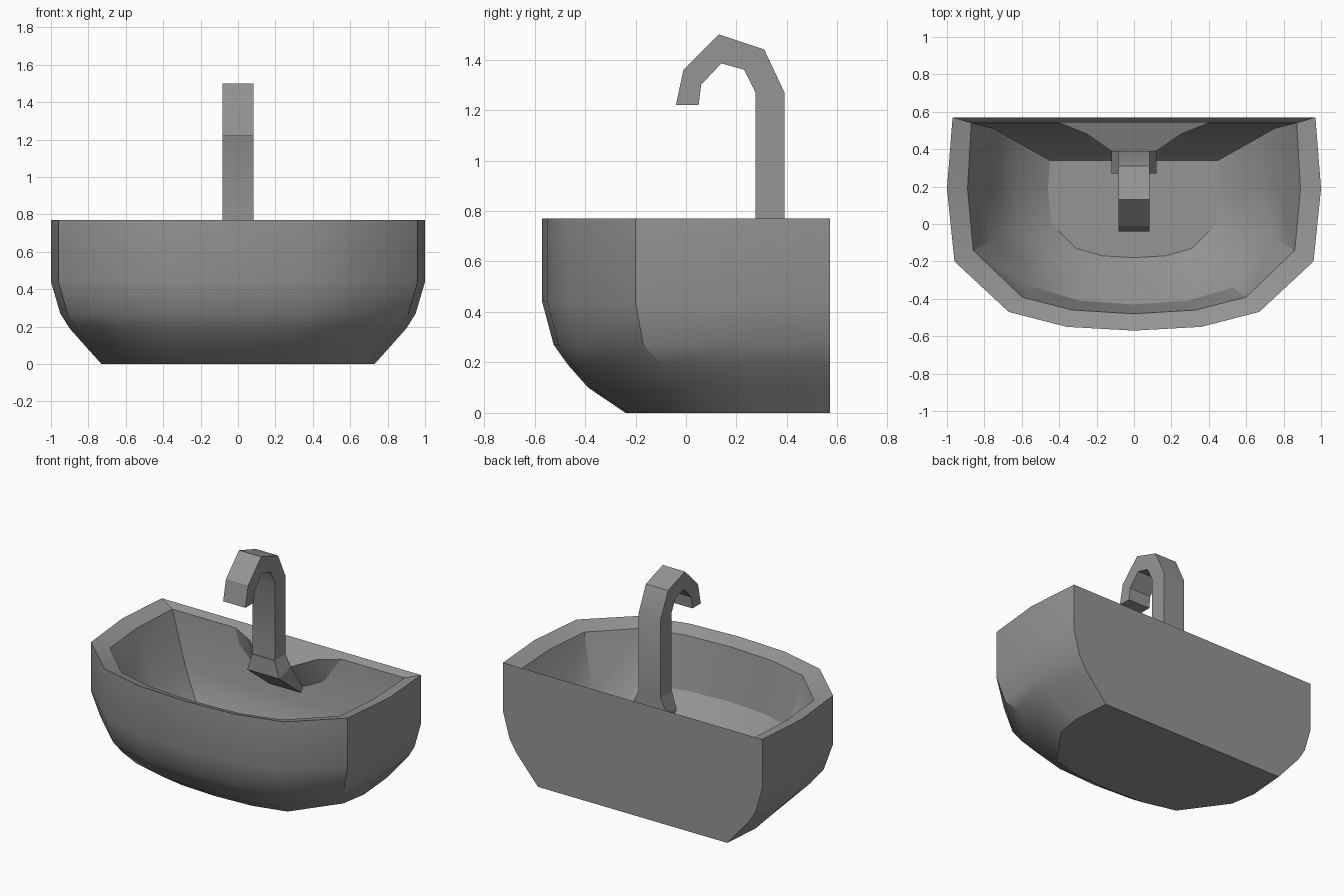
import bpy
import bmesh
import math

cube = bpy.data.objects.get("Cube")
if cube:
    bpy.data.objects.remove(cube)

grey = bpy.data.materials.new("ceramic_grey")
grey.use_nodes = True
colour = (0.3, 0.3, 0.3, 1)
grey.diffuse_color = colour
grey.node_tree.nodes["Principled BSDF"].inputs["Base Color"].default_value = colour


def loft(name, rings):
    """Skin a stack of closed rings and cap both ends."""
    bm = bmesh.new()
    loops = [[bm.verts.new(p) for p in ring] for ring in rings]
    n = len(rings[0])
    for a, b in zip(loops, loops[1:]):
        for i in range(n):
            j = (i + 1) % n
            bm.faces.new((a[i], a[j], b[j], b[i]))
    bm.faces.new(loops[0][::-1])
    bm.faces.new(loops[-1])
    bmesh.ops.recalc_face_normals(bm, faces=bm.faces)
    mesh = bpy.data.meshes.new(name)
    bm.to_mesh(mesh)
    bm.free()
    mesh.materials.append(grey)
    obj = bpy.data.objects.new(name, mesh)
    bpy.context.collection.objects.link(obj)
    bpy.ops.object.select_all(action='DESELECT')
    obj.select_set(True)
    bpy.context.view_layer.objects.active = obj
    bpy.ops.object.shade_smooth_by_angle(angle=math.radians(30))
    return obj


def mirrored(half, z):
    """Mirror a half plan that starts on the centre line."""
    left = [(-x, y, z) for x, y in half[:0:-1]]
    return left + [(x, y, z) for x, y in half]


# Basin: outer shell tapers toward the flat back, then folds into the bowl
BACK = 0.57
rim = [(0, -0.57), (0.36, -0.55), (0.67, -0.47), (0.96, -0.20), (1.0, 0.19), (0.97, BACK)]
rings = []
for z, sx, sy, pull in [(0, 0.73, 0.71, 0.1), (0.10, 0.82, 0.84, 0.1), (0.19, 0.90, 0.91, 0.04),
                        (0.27, 0.95, 0.96, 0), (0.44, 1, 1, 0), (0.77, 1, 1, 0)]:
    half = [(x * sx, BACK - (BACK - y) * sy) for x, y in rim]
    half[3] = (half[3][0], half[3][1] + pull)
    rings.append(mirrored(half, z))

bowl = [
    (0.735, [(0, -0.48), (0.33, -0.46), (0.60, -0.39), (0.86, -0.14), (0.89, 0.19), (0.87, 0.54)]),
    (0.39, [(0, -0.43), (0.29, -0.41), (0.53, -0.34), (0.75, -0.08), (0.76, 0.19), (0.75, 0.51)]),
    (0.20, [(0, -0.27), (0.23, -0.26), (0.42, -0.20), (0.59, -0.04), (0.62, 0.19), (0.61, 0.43)]),
    (0.10, [(0, -0.18), (0.17, -0.17), (0.31, -0.13), (0.44, 0), (0.46, 0.18), (0.45, 0.34)]),
]
rings += [mirrored(half, z) for z, half in bowl]
loft("basin", rings)

# Ledge that carries the tap, fading into the back wall
top = [(0.41, 0.545, 0.737), (0.25, 0.48, 0.715), (0.12, 0.39, 0.667), (0.12, 0.27, 0.63)]
low = [(0.38, 0.54, 0.62), (0.25, 0.52, 0.55), (0.12, 0.52, 0.48), (0.12, 0.50, 0.45)]
loft("tap_ledge", [[(-x, y, z) for x, y, z in side] + [(x, y, z) for x, y, z in side[::-1]]
                   for side in (low, top)])

# Flared foot of the tap
foot = [(-0.12, 0.27, 0.63), (0.12, 0.27, 0.63), (0.12, 0.39, 0.667), (-0.12, 0.39, 0.667)]
neck = [(math.copysign(0.083, x), y, 0.745) for x, y, z in foot]
loft("tap_foot", [foot, neck])

# Tap: bent square spout extruded across x
spout = [(0.39, 0.74), (0.39, 1.27), (0.31, 1.44), (0.13, 1.50), (-0.01, 1.36), (-0.04, 1.22),
         (0.05, 1.22), (0.06, 1.30), (0.14, 1.385), (0.23, 1.36), (0.275, 1.27), (0.275, 0.74)]
loft("tap", [[(x, y, z) for y, z in spout] for x in (-0.083, 0.083)])
